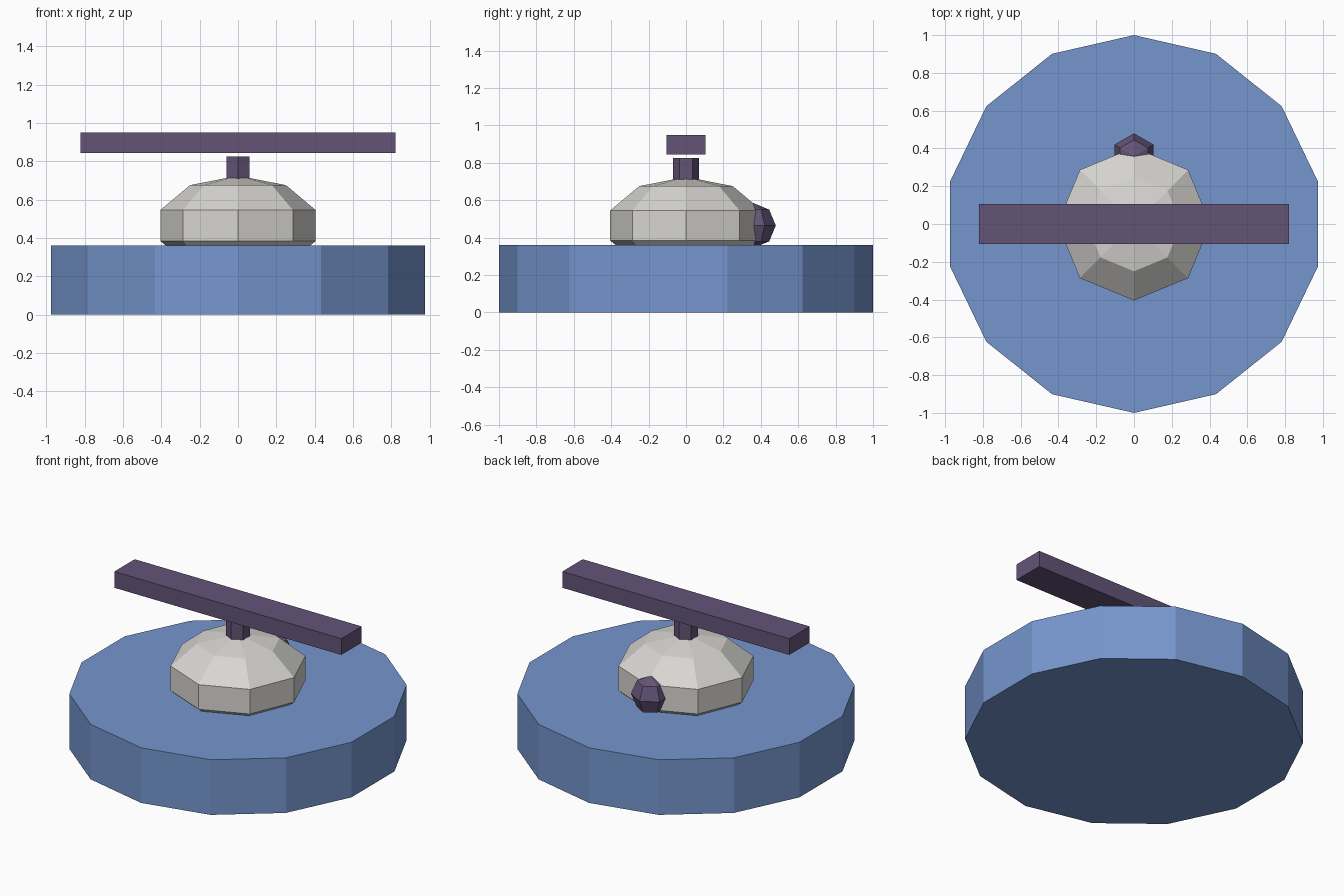
import bpy

cube = bpy.data.objects.get("Cube")
if cube:
    bpy.data.objects.remove(cube, do_unlink=True)


def make_material(name, colour):
    mat = bpy.data.materials.new(name)
    mat.use_nodes = True
    mat.diffuse_color = (*colour, 1)
    bsdf = next(n for n in mat.node_tree.nodes if n.type == 'BSDF_PRINCIPLED')
    bsdf.inputs["Base Color"].default_value = (*colour, 1)
    return mat


blue = make_material("soft blue", (0.18, 0.305, 0.62))
grey = make_material("warm light grey", (0.68, 0.67, 0.64))
purple = make_material("dusky purple", (0.125, 0.088, 0.185))


def finish(name, mat, scale=(1, 1, 1)):
    """Name, scale and colour the part just added."""
    obj = bpy.context.object
    obj.name = obj.data.name = name
    obj.scale = scale
    bpy.ops.object.transform_apply(location=False, rotation=False, scale=True)
    obj.data.materials.append(mat)
    return obj


def prism(name, mat, sides, radius, bottom, top):
    bpy.ops.mesh.primitive_cylinder_add(
        vertices=sides, radius=radius, depth=top - bottom,
        location=(0, 0, (bottom + top) / 2))
    return finish(name, mat)


def ball(name, mat, segments, rings, location, size):
    bpy.ops.mesh.primitive_uv_sphere_add(
        segments=segments, ring_count=rings, radius=1, location=location)
    return finish(name, mat, size)


# Broad faceted base
prism("base", blue, 14, 1.0, 0, 0.36)

# Squashed dome sunk into the base, with a knob at the back
ball("dome", grey, 8, 5, (0, 0, 0.465), (0.426, 0.426, 0.26))
ball("back_knob", purple, 6, 4, (0, 0.36, 0.465), (0.12, 0.12, 0.12))

# Short post and the bar floating just above it
prism("post", purple, 6, 0.07, 0.70, 0.825)
bpy.ops.mesh.primitive_cube_add(size=1, location=(0, 0, 0.897))
finish("top_bar", purple, (1.64, 0.21, 0.106))
